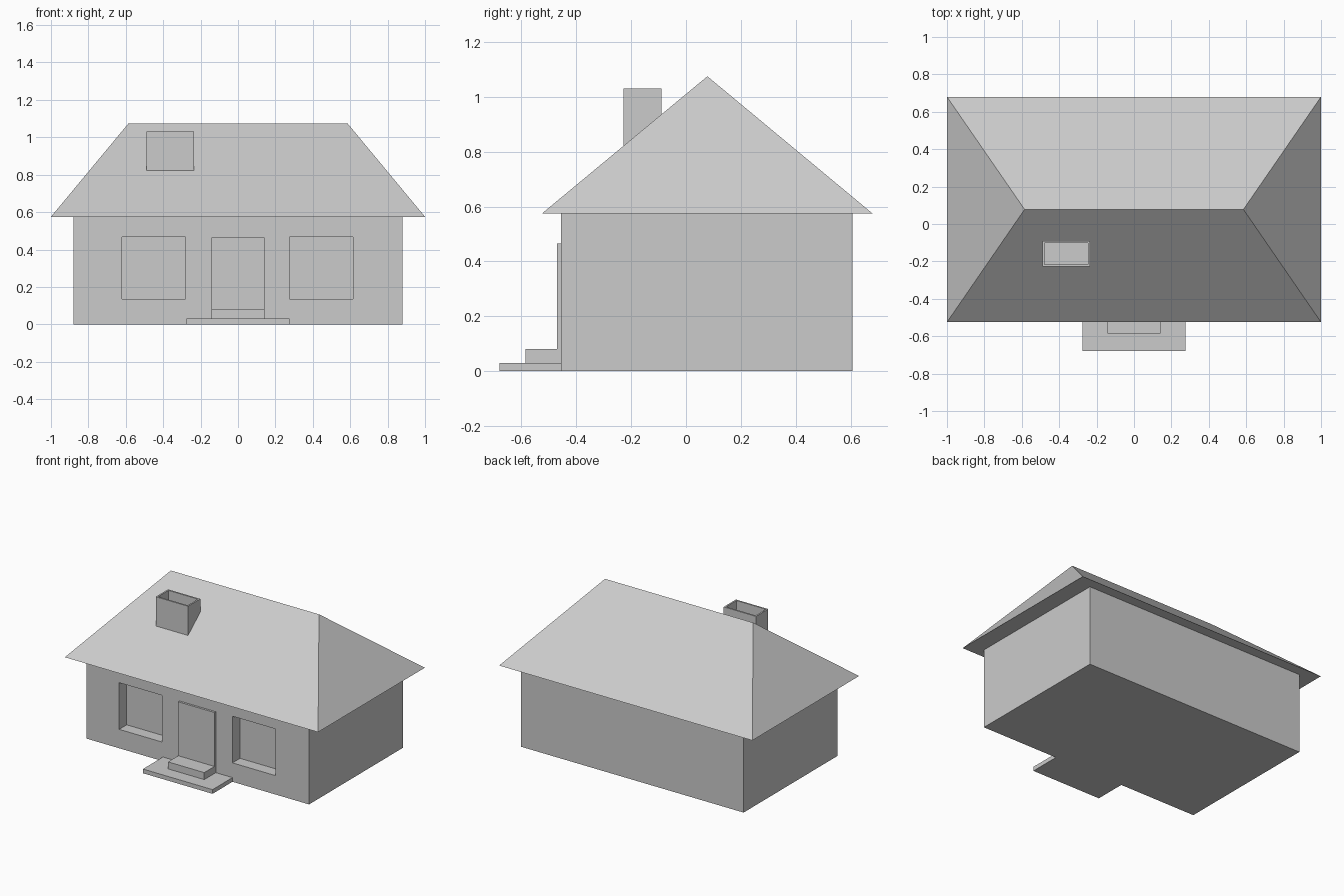
import bpy
import bmesh
from mathutils import Vector

cube = bpy.data.objects.get("Cube")
if cube:
    bpy.data.objects.remove(cube, do_unlink=True)

# One plain grey for the whole house
GREY = (0.6, 0.6, 0.6, 1.0)
grey = bpy.data.materials.new("plain_grey")
grey.use_nodes = True
grey.diffuse_color = GREY
grey.node_tree.nodes["Principled BSDF"].inputs["Base Color"].default_value = GREY


def make_object(name, bm):
    bmesh.ops.recalc_face_normals(bm, faces=bm.faces[:])
    mesh = bpy.data.meshes.new(name)
    bm.to_mesh(mesh)
    bm.free()
    mesh.materials.append(grey)
    obj = bpy.data.objects.new(name, mesh)
    bpy.context.collection.objects.link(obj)
    return obj


def box_mesh(low, high):
    low, high = Vector(low), Vector(high)
    bm = bmesh.new()
    bmesh.ops.create_cube(bm, size=1)
    bmesh.ops.scale(bm, vec=high - low, verts=bm.verts)
    bmesh.ops.translate(bm, vec=(low + high) / 2, verts=bm.verts)
    return bm


def box(name, low, high):
    return make_object(name, box_mesh(low, high))


EAVES, RIDGE = 0.575, 1.075
FRONT, BACK = -0.455, 0.607

# Walls with two recessed front windows
walls = box("walls", (-0.88, FRONT, 0), (0.88, BACK, EAVES))
for side, x in (("right", -0.45), ("left", 0.445)):
    cutter = box(side + "_window_cutter", (x - 0.17, FRONT - 0.1, 0.135), (x + 0.17, FRONT + 0.085, 0.468))
    cutter.hide_render = True
    cut = walls.modifiers.new(side + "_window", "BOOLEAN")
    cut.operation = "DIFFERENCE"
    cut.solver = "EXACT"
    cut.object = cutter
    bpy.context.view_layer.objects.active = walls
    bpy.ops.object.modifier_apply(modifier=cut.name)
    bpy.data.objects.remove(cutter, do_unlink=True)

# Hipped roof: eaves box with its top pulled in to a ridge line
bm = box_mesh((-1, -0.525, EAVES), (1, 0.68, RIDGE))
for v in bm.verts:
    if v.co.z > EAVES + 0.1:
        v.co.x *= 0.585
        v.co.y = 0.078
bmesh.ops.remove_doubles(bm, verts=bm.verts[:], dist=0.001)
make_object("roof", bm)

# Hollow chimney, its foot hidden in the roof
bm = box_mesh((-0.49, -0.228, 0.75), (-0.235, -0.09, 1.03))
bm.normal_update()
top = max(bm.faces, key=lambda f: f.calc_center_median().z)
bmesh.ops.inset_region(bm, faces=[top], thickness=0.016)
flue = bmesh.ops.extrude_face_region(bm, geom=[top])["geom"]
bmesh.ops.translate(bm, vec=(0, 0, -0.1), verts=[g for g in flue if isinstance(g, bmesh.types.BMVert)])
if top.is_valid:
    bmesh.ops.delete(bm, geom=[top], context="FACES_ONLY")
make_object("chimney", bm)

# Door, step and paving slab
box("door", (-0.143, -0.47, 0.08), (0.143, FRONT, 0.465))
box("door_step", (-0.143, -0.585, 0.03), (0.143, FRONT, 0.08))
box("paving_slab", (-0.275, -0.68, 0), (0.275, FRONT, 0.03))
